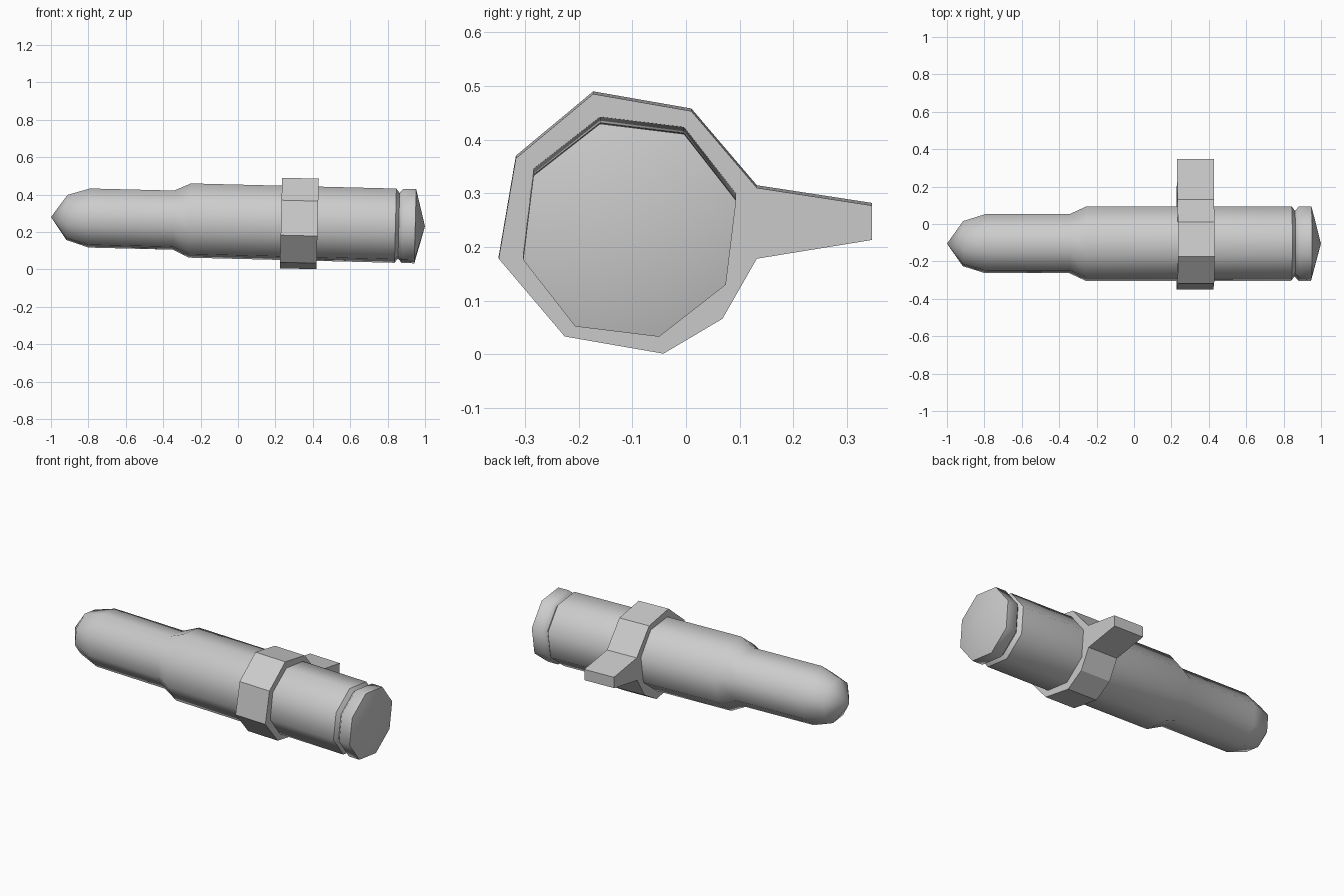
import bpy, bmesh, math

if "Cube" in bpy.data.objects:
    bpy.data.objects.remove(bpy.data.objects["Cube"])

TILT = math.atan(0.025)   # whole model leans slightly nose-up
HEIGHT = 0.255            # axis height at x = 0


def add_object(name, bm):
    bmesh.ops.recalc_face_normals(bm, faces=bm.faces)
    mesh = bpy.data.meshes.new(name)
    bm.to_mesh(mesh)
    bm.free()
    ob = bpy.data.objects.new(name, mesh)
    bpy.context.collection.objects.link(ob)
    ob.location.z = HEIGHT
    ob.rotation_euler.y = TILT
    return ob


def lathe_x(name, profile, sides, start, y0, smooth):
    """Revolve (x, radius) points about the x axis; radius 0 makes a tip."""
    bm = bmesh.new()
    rings = []
    for x, r in profile:
        if r == 0:
            rings.append([bm.verts.new((x, y0, 0))] * sides)
            continue
        angles = [math.radians(start) + math.tau * i / sides for i in range(sides)]
        rings.append([bm.verts.new((x, y0 + r * math.cos(a), r * math.sin(a)))
                      for a in angles])
    for a, b in zip(rings, rings[1:]):
        for i in range(sides):
            j = (i + 1) % sides
            bm.faces.new(dict.fromkeys((a[i], a[j], b[j], b[i])))
    ob = add_object(name, bm)
    bpy.ops.object.select_all(action='DESELECT')
    ob.select_set(True)
    bpy.context.view_layer.objects.active = ob
    bpy.ops.object.shade_smooth_by_angle(angle=math.radians(smooth))
    return ob


def prism_x(name, outline, x0, x1):
    """Extrude a (y, z) outline along x."""
    bm = bmesh.new()
    face = bm.faces.new([bm.verts.new((x0, y, z)) for y, z in outline])
    ext = bmesh.ops.extrude_face_region(bm, geom=[face])
    moved = [g for g in ext["geom"] if isinstance(g, bmesh.types.BMVert)]
    bmesh.ops.translate(bm, verts=moved, vec=(x1 - x0, 0, 0))
    return add_object(name, bm)


# Eight-sided body: rounded nose, shoulder, case, groove, rim, conical end
body = [(-1.0, 0), (-0.915, 0.125), (-0.795, 0.164), (-0.345, 0.164),
        (-0.257, 0.206), (0.842, 0.206), (0.86, 0.182), (0.88, 0.206),
        (0.948, 0.206), (1.0, 0)]
lathe_x("cartridge_body", body, 8, 15.5, -0.105, 48)

# Collar around the case with a tapered side tab
collar = [(-0.173, 0.485), (0.01, 0.453), (0.132, 0.31), (0.347, 0.277),
          (0.347, 0.213), (0.132, 0.178), (0.068, 0.066), (-0.042, 0.001),
          (-0.226, 0.033), (-0.349, 0.178), (-0.317, 0.365)]
prism_x("collar_with_tab", [(y, z - 0.244) for y, z in collar], 0.23, 0.426)
